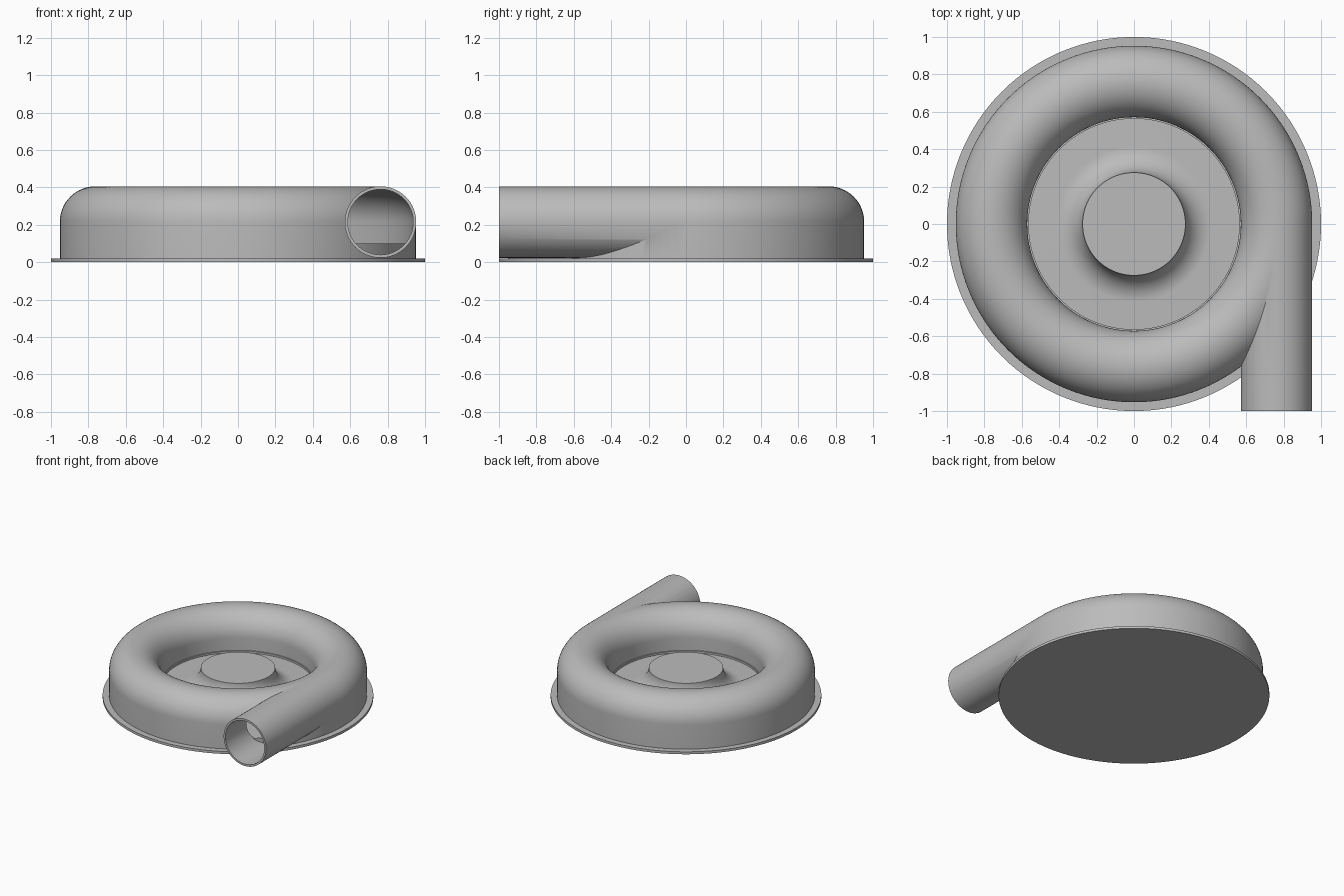
import bpy, bmesh, math
from mathutils import Matrix, Vector

cube = bpy.data.objects.get("Cube")
if cube:
    bpy.data.objects.remove(cube, do_unlink=True)

GREY = (0.5, 0.5, 0.5, 1)
metal = bpy.data.materials.new("plain grey metal")
metal.use_nodes = True
metal.diffuse_color = GREY
metal.node_tree.nodes["Principled BSDF"].inputs["Base Color"].default_value = GREY

RING, TUBE, MID = 0.762, 0.191, 0.215   # volute radius, tube radius, tube height
BORE = 0.175
SEGMENTS = 128


def finish(bm, name):
    bmesh.ops.recalc_face_normals(bm, faces=bm.faces)
    mesh = bpy.data.meshes.new(name)
    bm.to_mesh(mesh)
    bm.free()
    mesh.materials.append(metal)
    obj = bpy.data.objects.new(name, mesh)
    bpy.context.collection.objects.link(obj)
    return obj


def lathe(name, profile):
    """Revolve a closed (radius, height) profile about z."""
    bm = bmesh.new()
    verts = [bm.verts.new((r, 0, z)) for r, z in profile]
    edges = [bm.edges.new((a, b)) for a, b in zip(verts, verts[1:] + verts[:1])]
    bmesh.ops.spin(bm, geom=verts + edges, axis=(0, 0, 1), cent=(0, 0, 0),
                   angle=math.tau, steps=SEGMENTS, use_merge=True)
    bmesh.ops.remove_doubles(bm, verts=bm.verts, dist=1e-5)
    return finish(bm, name)


def rod(name, radius, y0, y1):
    """Solid cylinder along y on the outlet axis."""
    bm = bmesh.new()
    place = Matrix.Translation((RING, (y0 + y1) / 2, MID)) @ Matrix.Rotation(math.pi / 2, 4, 'X')
    bmesh.ops.create_cone(bm, cap_ends=True, segments=64, radius1=radius,
                          radius2=radius, depth=y1 - y0, matrix=place)
    return finish(bm, name)


def arc(cx, cz, radius, start, end, steps):
    angles = [math.radians(start + (end - start) * i / steps) for i in range(steps + 1)]
    return [(cx + radius * math.cos(a), cz + radius * math.sin(a)) for a in angles]


def boolean(obj, other, operation):
    mod = obj.modifiers.new(operation.lower(), 'BOOLEAN')
    mod.operation, mod.solver, mod.object = operation, 'EXACT', other
    bpy.context.view_layer.objects.active = obj
    bpy.ops.object.modifier_apply(modifier=mod.name)
    bpy.data.objects.remove(other, do_unlink=True)


# Base flange
flange = lathe("base_flange", [(0, 0), (1, 0), (1, 0.02), (0, 0.02)])

# Volute casing: domed ring with straight outer wall and small inner lip
inner = RING - TUBE
casing = lathe("volute_casing",
               [(RING + TUBE, 0.01)] + arc(RING, MID, TUBE, 0, 180, 32)
               + [(inner, 0.115), (inner - 0.008, 0.115), (inner - 0.008, 0.01)])

# Tangential outlet pipe, then hollow out the channel and bore
boolean(casing, rod("outlet_pipe", TUBE, -1, -0.002), 'UNION')
channel = lathe("channel_cutter",
                [(RING + BORE, 0.05)] + arc(RING, MID, BORE, 0, 180, 32)
                + [(RING - BORE, 0.05)])
boolean(casing, channel, 'DIFFERENCE')
boolean(casing, rod("bore_cutter", BORE, -1.1, -0.02), 'DIFFERENCE')

# Floor with raised hub and concave flare
hub = lathe("floor_and_hub",
            [(0, 0.01), (0.945, 0.01), (0.945, 0.1)]
            + arc(0.415, 0.24, 0.14, 270, 180, 16) + [(0, 0.24)])

for obj in (flange, casing, hub):
    bpy.ops.object.select_all(action='DESELECT')
    obj.select_set(True)
    bpy.context.view_layer.objects.active = obj
    bpy.ops.object.shade_smooth_by_angle(angle=math.radians(30))
